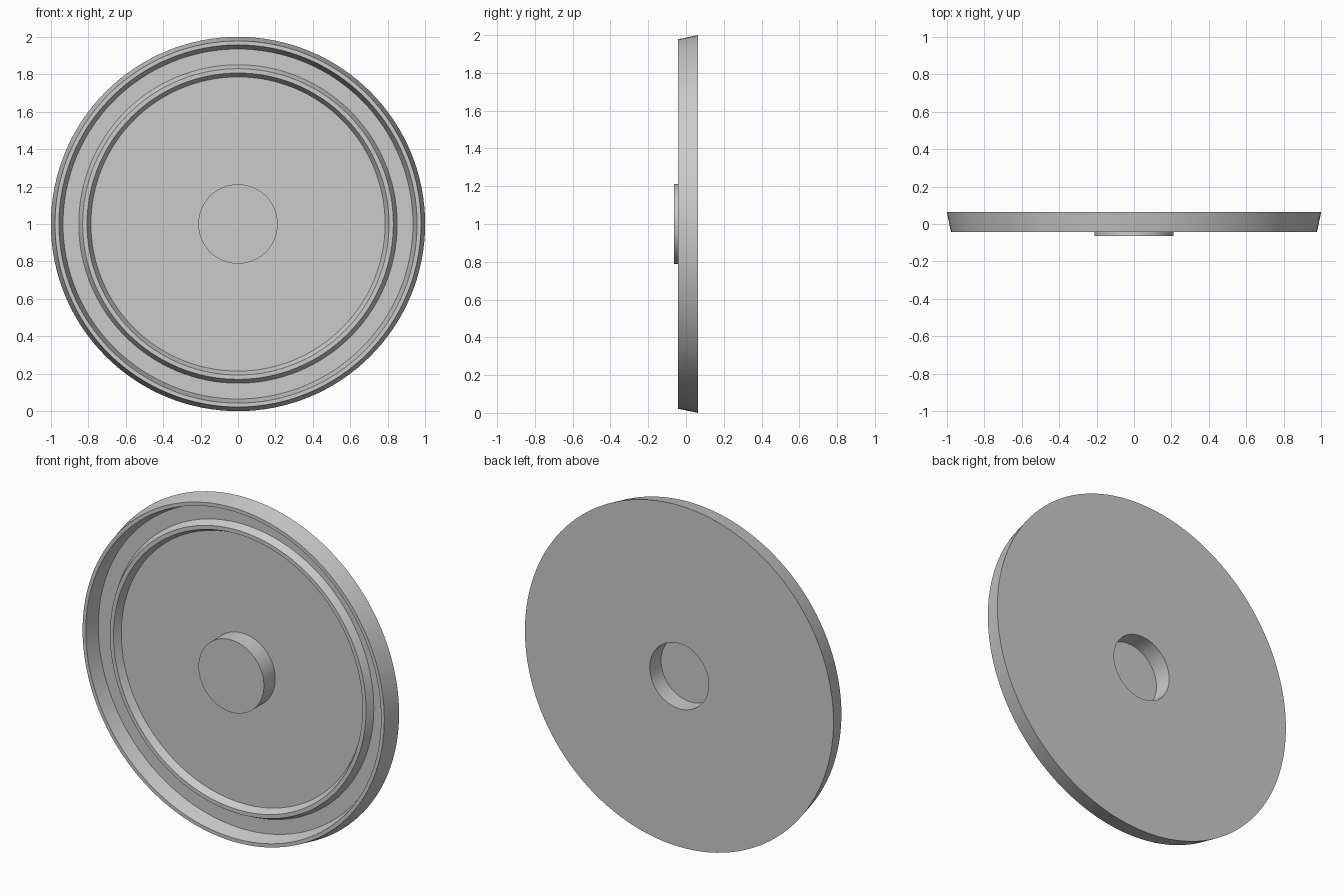
import bpy, bmesh, math
from mathutils import Matrix

default = bpy.data.objects.get("Cube")
if default:
    bpy.data.objects.remove(default, do_unlink=True)

SEGMENTS = 128
BACK, FLOOR, RIDGE, RIM = 0.063, 0.042, 0.0, -0.042
HUB = -0.063

grey = bpy.data.materials.new("plain_grey")
grey.use_nodes = True
colour = (0.6, 0.6, 0.6, 1)
grey.diffuse_color = colour
grey.node_tree.nodes["Principled BSDF"].inputs["Base Color"].default_value = colour

# Cross-section (radius, depth) from hub front, over ridge and rim, to the back recess
profile = [
    (0, HUB), (0.212, HUB), (0.212, FLOOR),
    (0.786, FLOOR), (0.807, RIDGE), (0.83, RIDGE), (0.851, FLOOR),
    (0.935, FLOOR), (0.957, RIM), (0.978, RIM), (1, BACK),
    (0.191, BACK), (0.191, RIM), (0, RIM),
]


def lathe(name, points):
    """Spin a cross-section around the front-to-back axis."""
    bm = bmesh.new()
    verts = [bm.verts.new((r, y, 0)) for r, y in points]
    edges = [bm.edges.new(pair) for pair in zip(verts, verts[1:])]
    bmesh.ops.spin(bm, geom=verts + edges, cent=(0, 0, 0), axis=(0, 1, 0),
                   angle=math.tau, steps=SEGMENTS, use_duplicate=False)
    bmesh.ops.remove_doubles(bm, verts=bm.verts, dist=0.0001)
    bmesh.ops.recalc_face_normals(bm, faces=bm.faces)
    bmesh.ops.transform(bm, matrix=Matrix.Translation((0, 0, 1)), verts=bm.verts)
    mesh = bpy.data.meshes.new(name)
    bm.to_mesh(mesh)
    bm.free()
    mesh.materials.append(grey)
    obj = bpy.data.objects.new(name, mesh)
    bpy.context.collection.objects.link(obj)
    return obj


# Round lid with raised rim, inner ridge and hollow hub
lid = lathe("round_lid", profile)
bpy.context.view_layer.objects.active = lid
lid.select_set(True)
bpy.ops.object.shade_smooth_by_angle(angle=math.radians(30))
